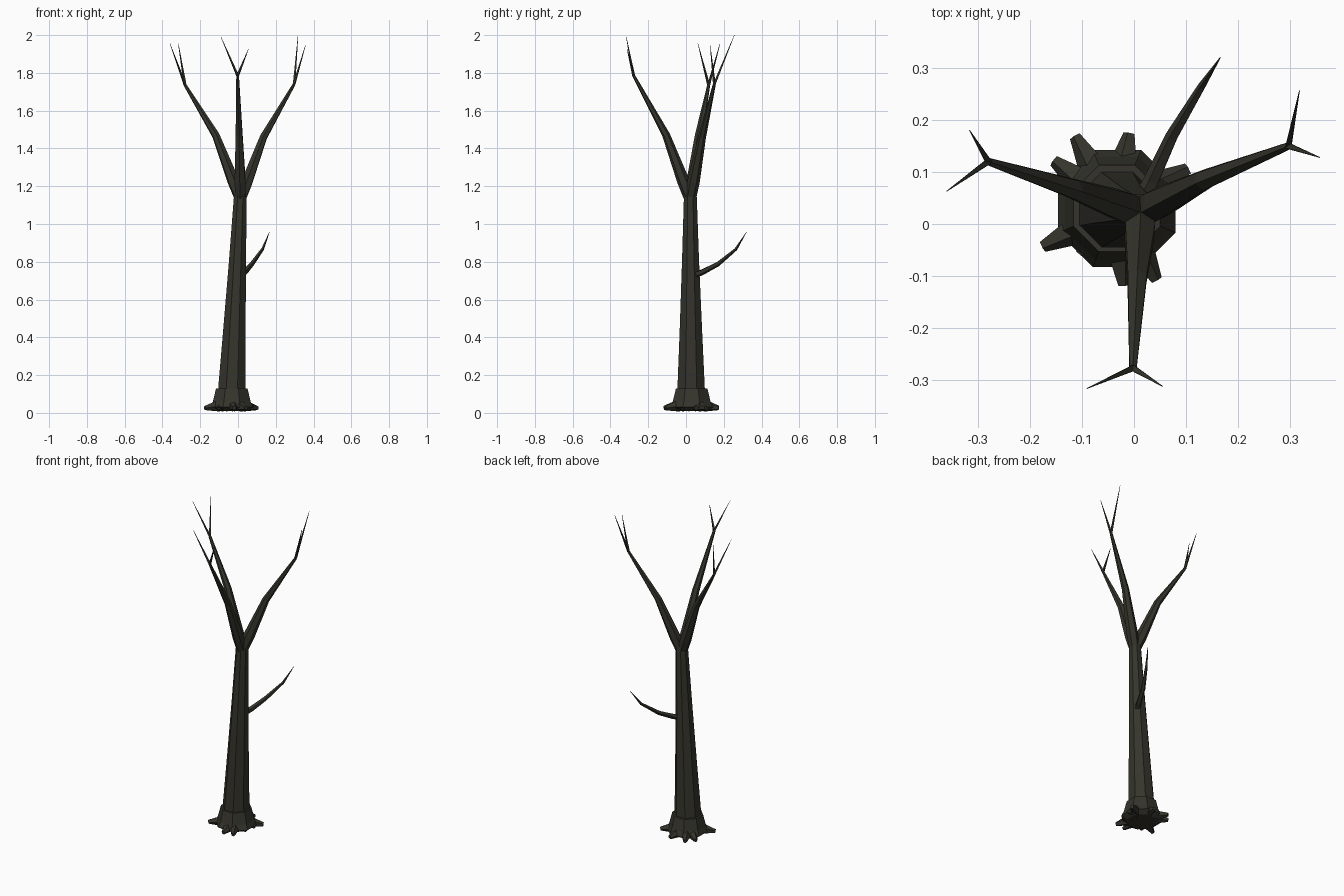
import bpy, bmesh, math
from mathutils import Vector

cube = bpy.data.objects.get("Cube")
if cube:
    bpy.data.objects.remove(cube, do_unlink=True)

bark = bpy.data.materials.new("dark_bark")
bark.use_nodes = True
BARK = (0.035, 0.034, 0.025, 1)
bark.diffuse_color = BARK
bark.node_tree.nodes["Principled BSDF"].inputs["Base Color"].default_value = BARK


def tube(name, path, sides, upright=False):
    """Flat-faced tapered tube through (x, y, z, radius) stations."""
    pts = [Vector(p[:3]) for p in path]
    bm = bmesh.new()
    rings = []
    for i, p in enumerate(pts):
        d = (pts[min(i + 1, len(pts) - 1)] - pts[max(i - 1, 0)]).normalized()
        u, v = Vector((1, 0, 0)), Vector((0, 1, 0))
        if not upright:
            u = d.cross(Vector((0, 0, 1))).normalized()
            v = d.cross(u)
        ring = []
        for k in range(sides):
            a = 2 * math.pi * (k + 0.5) / sides
            ring.append(bm.verts.new(p + path[i][3] * (u * math.cos(a) + v * math.sin(a))))
        rings.append(ring)
    for a, b in zip(rings, rings[1:]):
        for k in range(sides):
            j = (k + 1) % sides
            bm.faces.new((a[k], a[j], b[j], b[k]))
    bm.faces.new(rings[0])
    bm.faces.new(rings[-1])
    bmesh.ops.recalc_face_normals(bm, faces=bm.faces)
    mesh = bpy.data.meshes.new(name)
    bm.to_mesh(mesh)
    bm.free()
    mesh.materials.append(bark)
    obj = bpy.data.objects.new(name, mesh)
    bpy.context.collection.objects.link(obj)
    return obj


# Trunk, leaning and tapering to the crotch
tube("trunk", [(-.033, .028, .02, .083), (-.032, .027, .14, .078), (-.02, .026, .42, .065),
               (-.003, .024, .8, .049), (.012, .023, 1.14, .037), (.012, .022, 1.2, .028)], 8, True)

# Flared root collar
tube("root_collar", [(-.033, .03, .01, .09), (-.033, .03, .03, .122),
                     (-.033, .03, .06, .108), (-.033, .03, .13, .09)], 8, True)

# Root spurs around the collar
root_tips = [(-.18, -.045), (-.157, .125), (-.115, .173), (-.008, .178), (.108, .108),
             (.085, .055), (.07, -.02), (.045, -.112), (-.02, -.122), (-.105, -.06)]
for i, (x, y) in enumerate(root_tips):
    tip = Vector((x, y, .025))
    base = Vector((-.033, .03, .05))
    inner = base.lerp(tip, .5)
    outer = base.lerp(tip, .97)
    tube(f"root_{i + 1}", [(*inner, .032), (*outer, .012)], 5)

# Main limbs: elbow, fork and two twig tips each
limbs = {
    "front": ((.006, -.105, 1.47), (-.002, -.277, 1.785),
              [(-.09, -.316, 1.99), (.055, -.312, 1.925)]),
    "right": ((-.118, .068, 1.47), (-.28, .12, 1.735),
              [(-.36, .063, 1.955), (-.316, .18, 1.955)]),
    "left": ((.135, .085, 1.46), (.297, .15, 1.74),
             [(.318, .256, 2.0), (.357, .128, 1.945)]),
}
crotch = Vector((.013, .022, 1.13))
for side, (elbow, fork, tips) in limbs.items():
    low = crotch.lerp(Vector(elbow), .28)
    tube(f"{side}_limb", [(*crotch, .03), (*low, .033), (*elbow, .021), (*fork, .008)], 6)
    for n, tip in enumerate(tips):
        tube(f"{side}_twig_{n + 1}", [(*fork, .008), (*tip, .001)], 4)

# Small lone branch on the trunk
tube("side_branch", [(.015, .045, .73, .018), (.035, .085, .745, .016), (.073, .168, .788, .013),
                     (.13, .264, .867, .008), (.166, .32, .957, .001)], 5)
